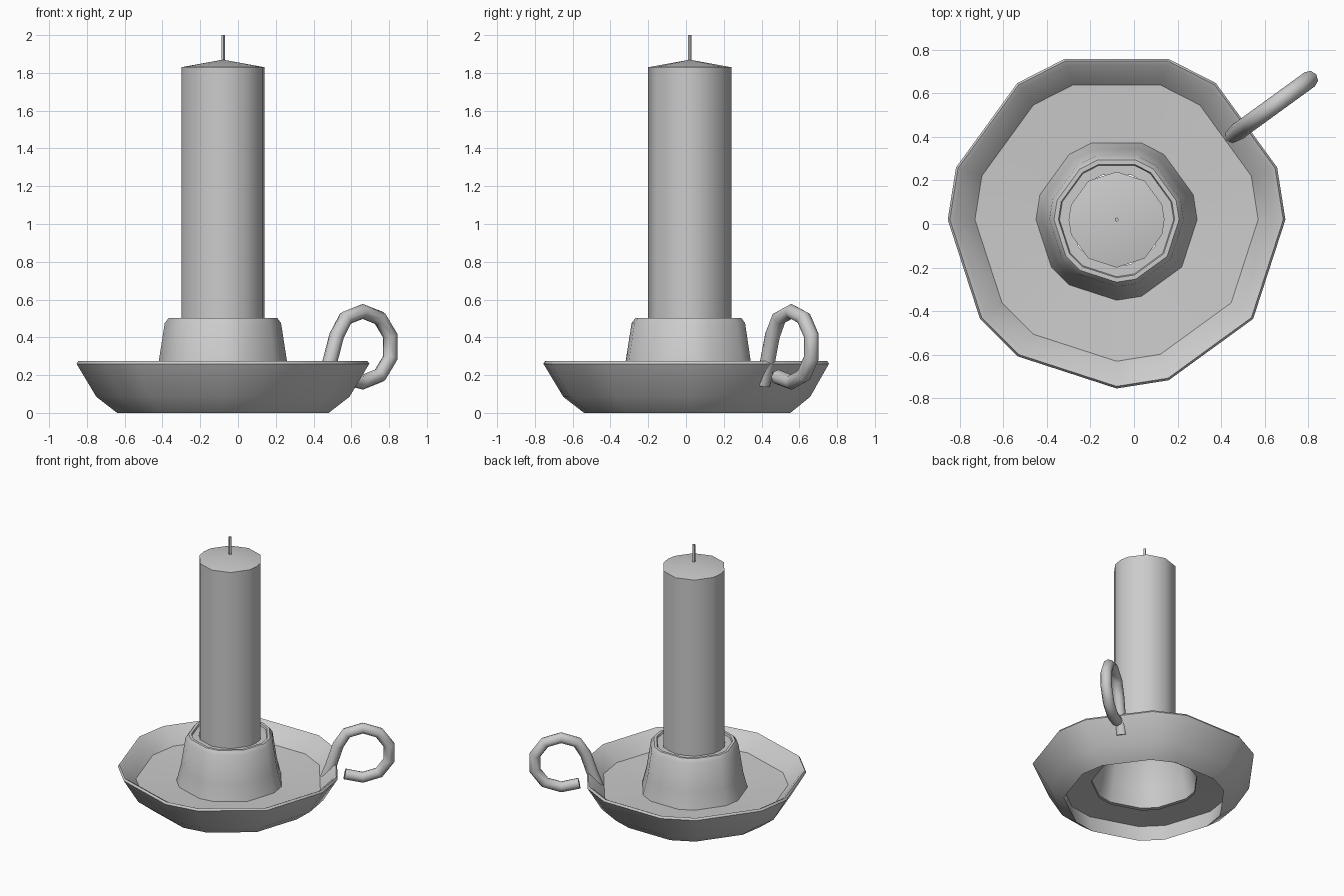
import bpy, bmesh
from math import sin, cos, radians

if "Cube" in bpy.data.objects:
    bpy.data.objects.remove(bpy.data.objects["Cube"])

CX, CY = -0.08, 0.02
STEP = radians(18)
DISH_K = [0, 1, 3, 4, 6, 7, 9, 10, 12, 13, 15, 16, 18]   # uneven low-poly rings
CANDLE_K = [0, 1, 3, 5, 7, 9, 10, 11, 13, 15, 17, 19]
WICK_K = [0, 4, 8, 12, 16]


def smooth(obj, angle=40):
    bpy.ops.object.select_all(action='DESELECT')
    obj.select_set(True)
    bpy.context.view_layer.objects.active = obj
    bpy.ops.object.shade_smooth_by_angle(angle=radians(angle))


def lathe(name, profile, ks):
    """Revolve (radius, z) points around the candle axis."""
    bm = bmesh.new()
    rings = []
    for r, z in profile:
        if r == 0:
            rings.append([bm.verts.new((CX, CY, z))] * len(ks))
        else:
            rings.append([bm.verts.new((CX + r * cos(k * STEP), CY + r * sin(k * STEP), z)) for k in ks])
    n = len(ks)
    for a, b in zip(rings, rings[1:]):
        for i in range(n):
            j = (i + 1) % n
            bm.faces.new(list(dict.fromkeys((a[i], a[j], b[j], b[i]))))
    mesh = bpy.data.meshes.new(name)
    bm.to_mesh(mesh)
    bm.free()
    obj = bpy.data.objects.new(name, mesh)
    bpy.context.collection.objects.link(obj)
    smooth(obj)
    return obj


# dish: open underside, foot, flared wall, lip, inner floor, holder and ring round the candle
lathe("dish_and_holder", [
    (0.37, 0.135), (0.59, 0.13), (0.56, 0.0), (0.67, 0.085), (0.775, 0.26), (0.765, 0.275),
    (0.745, 0.265), (0.65, 0.165), (0.37, 0.15), (0.34, 0.27), (0.308, 0.475),
    (0.287, 0.503), (0.267, 0.503), (0.262, 0.49), (0.215, 0.49)], DISH_K)

# candle with shallow pointed top
lathe("candle", [(0.22, 0.48), (0.22, 1.83), (0.0, 1.87)], CANDLE_K)

# wick
lathe("wick", [(0.01, 1.86), (0.01, 2.0), (0.0, 2.0)], WICK_K)

# curled handle, lying in the radial plane at 36 degrees
path = [(0.655, 0.15), (0.70, 0.27), (0.745, 0.41)]
path += [(0.915 + 0.19 * cos(radians(a)), 0.35 + 0.187 * sin(radians(a)))
         for a in range(126, -91, -36)]
path.append((0.79, 0.19))
curve = bpy.data.curves.new("handle", 'CURVE')
curve.dimensions = '3D'
curve.bevel_depth = 0.04
curve.bevel_resolution = 2
curve.use_fill_caps = True
spline = curve.splines.new('POLY')
spline.points.add(len(path) - 1)
for p, (s, z) in zip(spline.points, path):
    p.co = (CX + s * cos(2 * STEP), CY + s * sin(2 * STEP), z, 1)
handle = bpy.data.objects.new("handle", curve)
bpy.context.collection.objects.link(handle)
bpy.ops.object.select_all(action='DESELECT')
handle.select_set(True)
bpy.context.view_layer.objects.active = handle
bpy.ops.object.convert(target='MESH')
smooth(bpy.context.view_layer.objects.active, 50)
